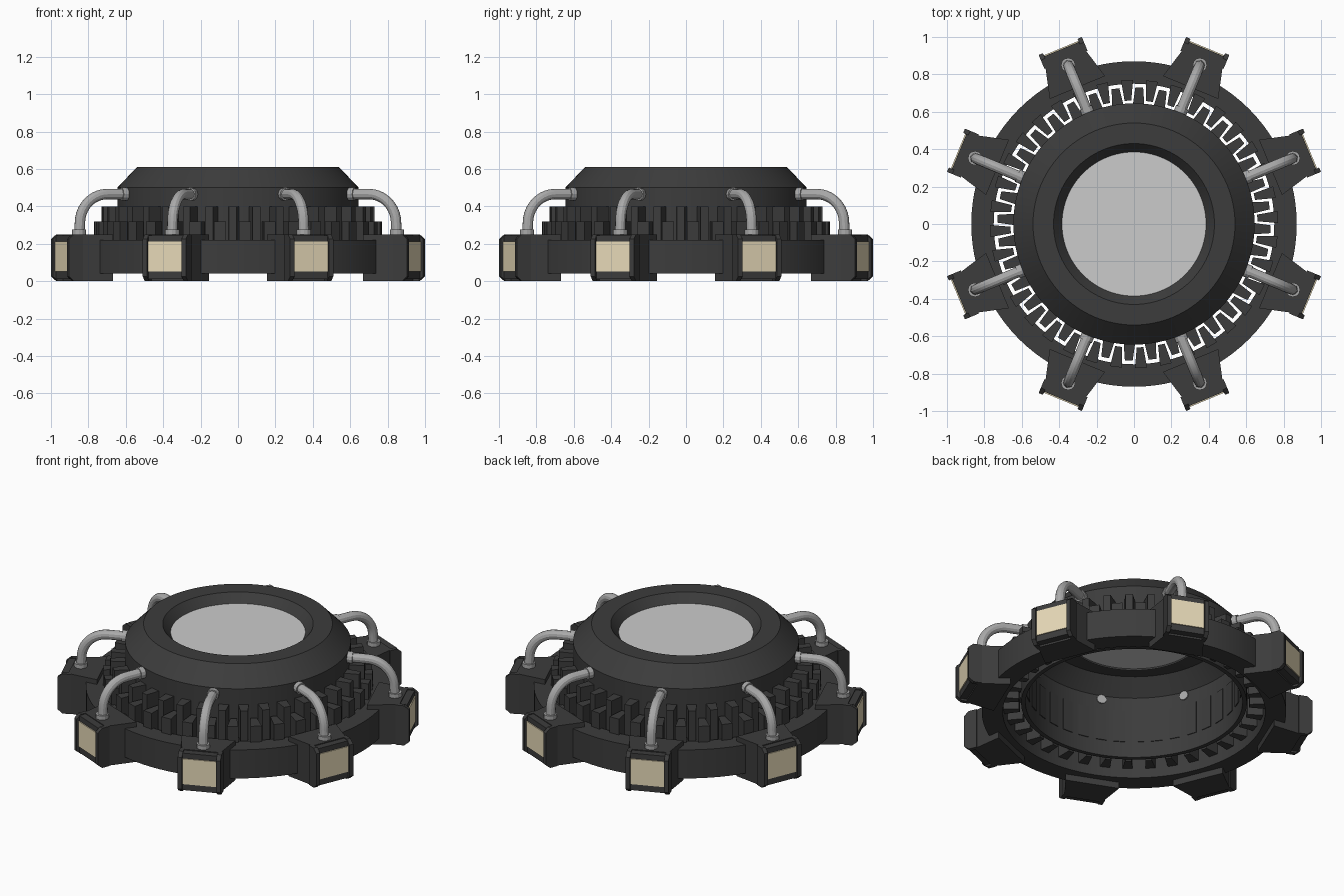
import bpy, bmesh
from math import cos, sin, pi, radians
from mathutils import Matrix, Vector

if "Cube" in bpy.data.objects:
    bpy.data.objects.remove(bpy.data.objects["Cube"])


def material(name, rgb):
    m = bpy.data.materials.new(name)
    m.diffuse_color = (*rgb, 1)
    m.use_nodes = True
    m.node_tree.nodes["Principled BSDF"].inputs["Base Color"].default_value = m.diffuse_color
    return m


DARK = material("dark_metal", (0.045, 0.045, 0.045))
CREAM = material("cream_panel", (0.8, 0.7, 0.48))
PIPE = material("pipe_grey", (0.4, 0.4, 0.4))
DISC = material("disc_grey", (0.55, 0.55, 0.55))


def finish(name, bm, mat):
    bmesh.ops.recalc_face_normals(bm, faces=bm.faces)
    me = bpy.data.meshes.new(name)
    bm.to_mesh(me)
    bm.free()
    ob = bpy.data.objects.new(name, me)
    bpy.context.collection.objects.link(ob)
    me.materials.append(mat)
    return ob


def smooth(ob):
    bpy.ops.object.select_all(action='DESELECT')
    ob.select_set(True)
    bpy.context.view_layer.objects.active = ob
    bpy.ops.object.shade_smooth_by_angle(angle=radians(25))


def lathe(name, profile, mat, n=96):
    """Closed (radius, z) profile turned about z."""
    bm = bmesh.new()
    rings = [[bm.verts.new((r * cos(2 * pi * i / n), r * sin(2 * pi * i / n), z))
              for i in range(n)] for r, z in profile]
    for a, b in zip(rings, rings[1:] + rings[:1]):
        for i in range(n):
            j = (i + 1) % n
            bm.faces.new((a[i], a[j], b[j], b[i]))
    ob = finish(name, bm, mat)
    smooth(ob)
    return ob


def extrude(bm, pts, offset, angle):
    """Prism from a local (radial, tangent, z) outline, turned to an angle."""
    m = Matrix.Rotation(angle, 4, 'Z')
    lo = [bm.verts.new(m @ Vector(p)) for p in pts]
    hi = [bm.verts.new(m @ (Vector(p) + Vector(offset))) for p in pts]
    bm.faces.new(lo)
    bm.faces.new(hi)
    for i in range(len(pts)):
        j = (i + 1) % len(pts)
        bm.faces.new((lo[i], lo[j], hi[j], hi[i]))


def box(bm, r0, r1, w0, w1, z0, z1, angle):
    """Radial block, half width w0 at r0 tapering to w1 at r1."""
    extrude(bm, [(r0, -w0, z0), (r1, -w1, z0), (r1, w1, z0), (r0, w0, z0)],
            (0, 0, z1 - z0), angle)


# Hollow domed body and the disc in its opening
lathe("body_shell", [(0.38, 0.55), (0.43, 0.61), (0.54, 0.61), (0.645, 0.50),
                     (0.645, 0.10), (0.62, 0.10), (0.62, 0.49), (0.53, 0.58),
                     (0.42, 0.575), (0.38, 0.535)], DARK)
bm = bmesh.new()
bmesh.ops.create_cone(bm, cap_ends=True, segments=96, radius1=0.385, radius2=0.385,
                      depth=0.012, matrix=Matrix.Translation((0, 0, 0.552)))
finish("top_disc", bm, DISC)

# Outer ring
lathe("outer_ring", [(0.75, 0.04), (0.87, 0.04), (0.87, 0.22), (0.75, 0.22)], DARK)

# Interleaved teeth: tall ones on the body, short ones on the ring
TEETH = 36
inner, outer = bmesh.new(), bmesh.new()
for k in range(TEETH):
    a = radians(-2.2) + 2 * pi * k / TEETH
    box(inner, 0.615, 0.73, 0.033, 0.021, 0.20, 0.40, a)
    box(outer, 0.66, 0.77, 0.018, 0.032, 0.10, 0.32, a + pi / TEETH)
finish("body_teeth", inner, DARK)
finish("ring_teeth", outer, DARK)

# Eight blocks with framed outer panels
ANGLES = [radians(22.5 + 45 * k) for k in range(8)]
blocks, panels = bmesh.new(), bmesh.new()
cheek = [(0.95, 0), (1.0, 0), (1.03, 0.025), (1.03, 0.225), (1.0, 0.25), (0.95, 0.25)]
for a in ANGLES:
    box(blocks, 0.79, 0.97, 0.16, 0.113, 0.0, 0.25, a)
    for t in (-0.125, 0.1):
        extrude(blocks, [(r, t, z) for r, z in cheek], (0, 0.025, 0), a)
    box(blocks, 0.96, 1.012, 0.101, 0.101, 0.012, 0.052, a)
    box(blocks, 0.96, 1.012, 0.101, 0.101, 0.212, 0.245, a)
    box(panels, 0.96, 1.018, 0.099, 0.099, 0.052, 0.212, a)
finish("ring_blocks", blocks, DARK)
finish("block_panels", panels, CREAM)


def tubes(name, path, radius):
    """One round tube along a (radius, z) path at each block angle."""
    cu = bpy.data.curves.new(name, 'CURVE')
    cu.dimensions = '3D'
    cu.bevel_depth = radius
    cu.bevel_resolution = 4
    cu.use_fill_caps = True
    for a in ANGLES:
        sp = cu.splines.new('POLY')
        sp.points.add(len(path) - 1)
        for p, (r, z) in zip(sp.points, path):
            p.co = (r * cos(a), r * sin(a), z, 1)
    ob = bpy.data.objects.new(name, cu)
    bpy.context.collection.objects.link(ob)
    bpy.ops.object.select_all(action='DESELECT')
    ob.select_set(True)
    bpy.context.view_layer.objects.active = ob
    bpy.ops.object.convert(target='MESH')
    ob = bpy.context.object
    ob.data.materials.clear()
    ob.data.materials.append(PIPE)
    smooth(ob)


# Bent pipes from the body down to the blocks, with end collars
bend = [(0.76 + 0.155 * sin(pi / 2 * i / 10), 0.31 + 0.155 * cos(pi / 2 * i / 10))
        for i in range(11)]
tubes("pipes", [(0.612, 0.465)] + bend + [(0.92, 0.23)], 0.028)
tubes("body_collars", [(0.63, 0.465), (0.675, 0.465)], 0.035)
tubes("block_collars", [(0.92, 0.24), (0.92, 0.275)], 0.038)
